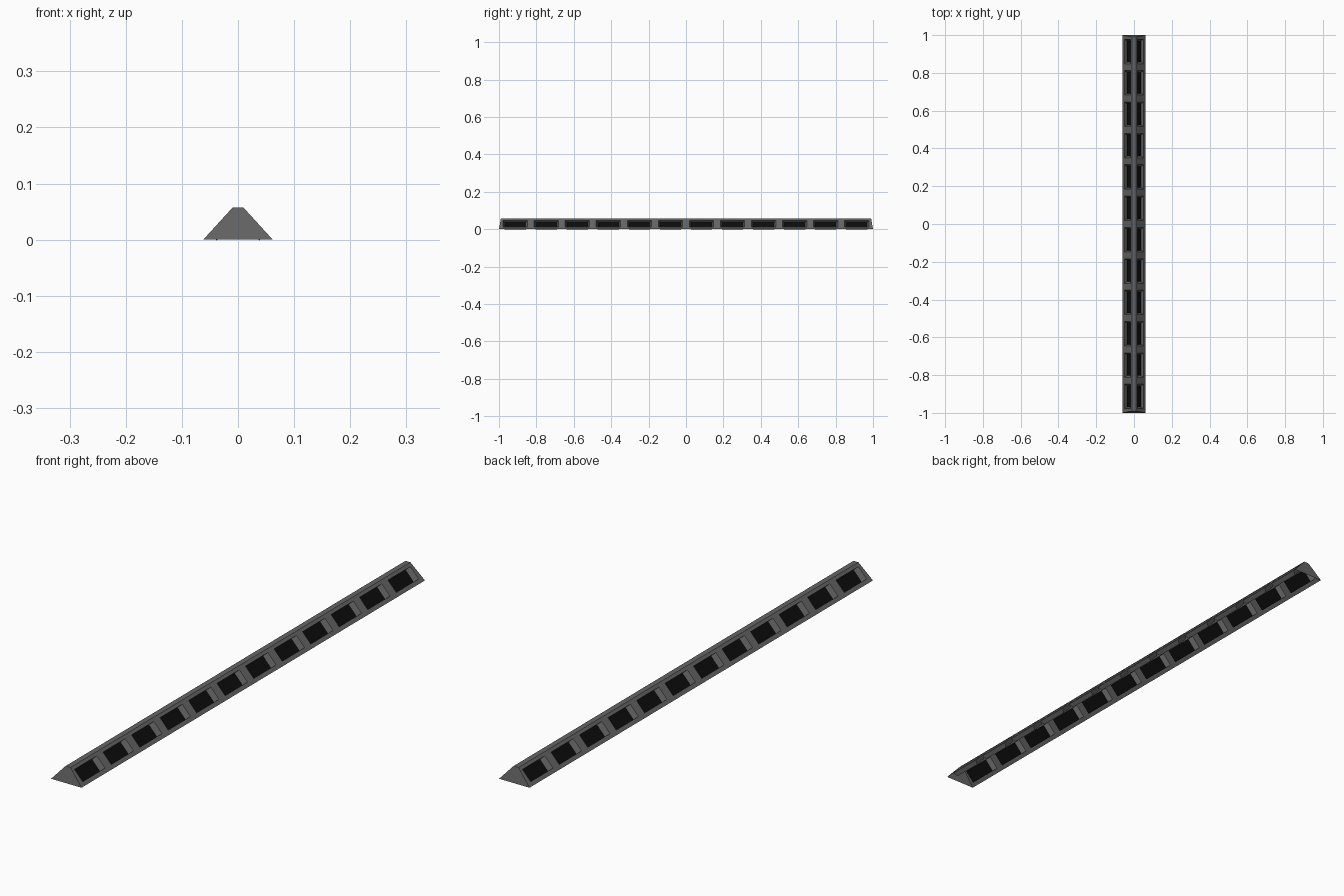
import bpy, bmesh
from mathutils import Vector

if "Cube" in bpy.data.objects:
    bpy.data.objects.remove(bpy.data.objects["Cube"])

BASE, TOP = Vector((0.062, 0, 0.0)), Vector((0.01, 0, 0.057))
COUNT, PITCH, SLOT = 12, 0.166, 0.13      # slots along each slope
DEPTH, TAPER = 0.019, 0.009               # recess depth and end taper
T_LEVELS = [0.0, 0.2, 0.84, 1.0]          # rows up the slope
END_LEAN = 0.01                           # ends lean in towards the top


def material(name, v):
    m = bpy.data.materials.new(name)
    m.diffuse_color = (v, v, v, 1)
    m.use_nodes = True
    m.node_tree.nodes["Principled BSDF"].inputs["Base Color"].default_value = m.diffuse_color
    return m


grey = material("dark grey", 0.13)
black = material("black", 0.004)

bm = bmesh.new()

# Sloping side as a grid, columns alternating between rib and slot
ys = [-1.0]
for i in range(COUNT):
    c = (i - (COUNT - 1) / 2) * PITCH
    ys += [c - SLOT / 2, c + SLOT / 2]
ys.append(1.0)


def point(y, t):
    p = BASE.lerp(TOP, t)
    lean = END_LEAN * t if abs(y) == 1.0 else 0
    p.y = y - lean * (1 if y > 0 else -1)
    return bm.verts.new(p)


cols = [[point(y, t) for t in T_LEVELS] for y in ys]
ridge = [bm.verts.new((0, col[-1].co.y, col[-1].co.z)) for col in cols]
normal = Vector((TOP.z, 0, BASE.x - TOP.x)).normalized()

for i in range(len(ys) - 1):
    a, b = cols[i], cols[i + 1]
    for j in range(3):
        loop = [a[j], b[j], b[j + 1], a[j + 1]]
        if j == 1 and i % 2 == 1:
            # Tapered recess with a black floor
            mid = (ys[i] + ys[i + 1]) / 2
            inner = []
            for v in loop:
                p = v.co - normal * DEPTH
                p.y -= TAPER if p.y > mid else -TAPER
                inner.append(bm.verts.new(p))
            for k in range(4):
                n = (k + 1) % 4
                bm.faces.new((loop[k], loop[n], inner[n], inner[k]))
            bm.faces.new(inner).material_index = 1
        else:
            bm.faces.new(loop)
    # Narrow flat ridge
    bm.faces.new((a[-1], b[-1], ridge[i + 1], ridge[i]))

# Leaning end caps; the underside stays open
for k, s in ((0, -1), (-1, 1)):
    foot = bm.verts.new((0, s, 0))
    loop = [foot] + cols[k] + [ridge[k]]
    bm.faces.new(loop if s < 0 else loop[::-1])

me = bpy.data.meshes.new("slotted_rail")
bm.to_mesh(me)
bm.free()
me.materials.append(grey)
me.materials.append(black)
rail = bpy.data.objects.new("slotted_rail", me)
bpy.context.collection.objects.link(rail)
mirror = rail.modifiers.new("other side", "MIRROR")
mirror.use_axis[0] = True
